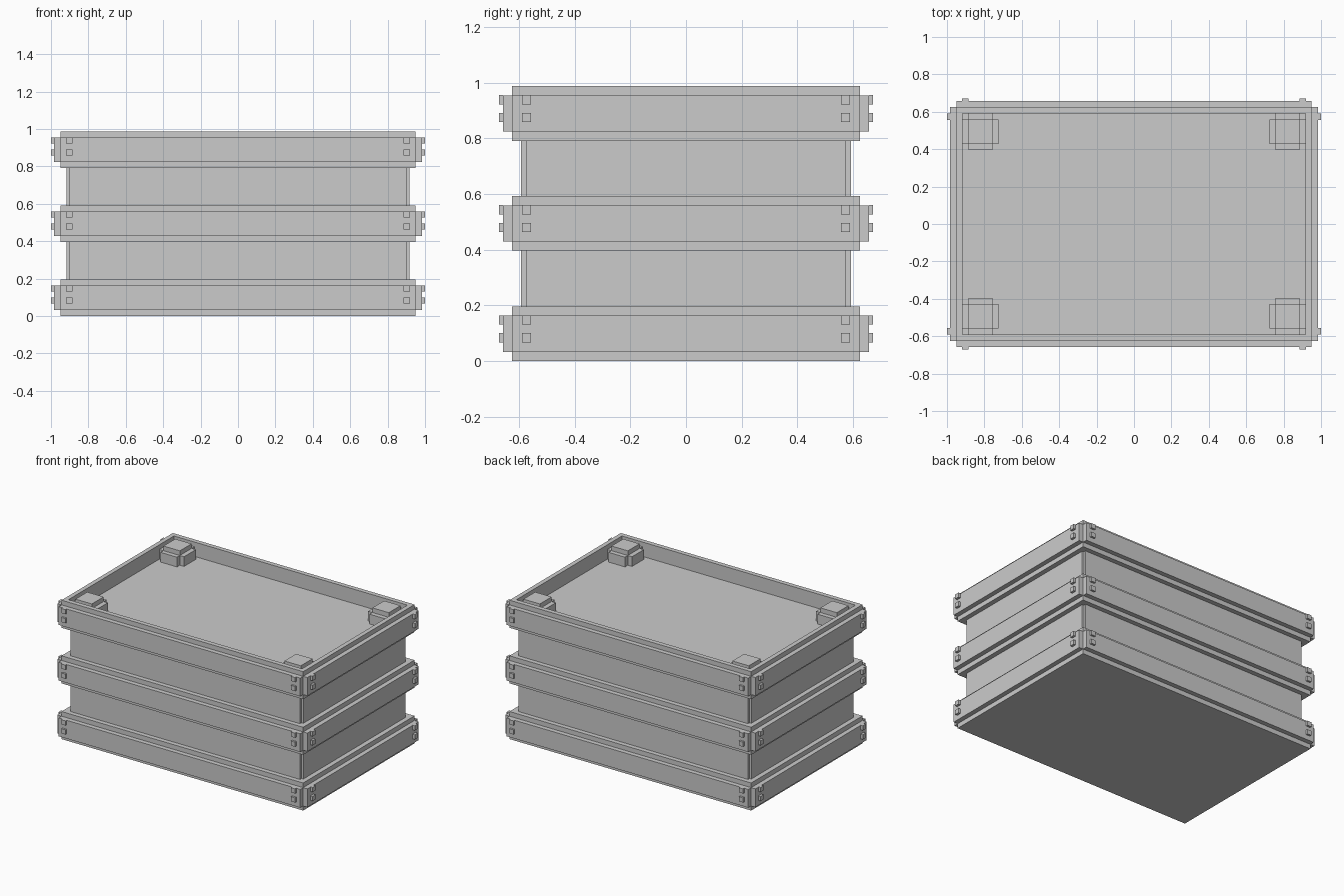
import bpy, bmesh
from mathutils import Matrix, Vector

if "Cube" in bpy.data.objects:
    bpy.data.objects.remove(bpy.data.objects["Cube"])


def make(name, boxes):
    """One object from a list of boxes given as (x0, x1, y0, y1, z0, z1)."""
    bm = bmesh.new()
    for x0, x1, y0, y1, z0, z1 in boxes:
        centre = Vector((x0 + x1, y0 + y1, z0 + z1)) / 2
        size = (abs(x1 - x0), abs(y1 - y0), abs(z1 - z0), 1)
        bmesh.ops.create_cube(bm, size=1, matrix=Matrix.Translation(centre) @ Matrix.Diagonal(size))
    mesh = bpy.data.meshes.new(name)
    bm.to_mesh(mesh)
    bm.free()
    obj = bpy.data.objects.new(name, mesh)
    bpy.context.collection.objects.link(obj)
    return obj


def mirrored(box):
    """Repeat a box in all four quadrants."""
    x0, x1, y0, y1, z0, z1 = box
    return [(sx * x0, sx * x1, sy * y0, sy * y1, z0, z1) for sx in (-1, 1) for sy in (-1, 1)]


X, Y = 0.95, 0.625        # band half size
IX, IY = 0.918, 0.592     # tray opening half size
H, LIP, PLATE = 0.196, 0.033, 0.033
FLOOR, TOP = 0.885, 0.987

for name, z in (("bottom", 0.0), ("middle", 0.396), ("top", TOP - H)):
    # band body; the top one stops at the tray floor
    make(name + "_band", [(-X, X, -Y, Y, z, FLOOR if name == "top" else z + H)])
    # raised plates on the four sides, leaving the corners notched
    a, b = z + LIP, z + H - LIP
    plates = []
    for s in (-1, 1):
        plates.append((-X, X, s * Y, s * (Y + PLATE), a, b))
        plates.append((s * X, s * (X + PLATE), -Y, Y, a, b))
    make(name + "_side_plates", plates)
    # square studs, two at each end of each plate
    studs = []
    for h in (0.067, 0.131):
        zs = (z + h, z + h + 0.033)
        studs += mirrored((0.886, 0.919, Y + PLATE, Y + PLATE + 0.014, *zs))
        studs += mirrored((X + PLATE, 1.0, 0.557, 0.590, *zs))
    make(name + "_studs", studs)

# recessed walls between the bands, with notched corners
for name, z0, z1 in (("lower", H, 0.396), ("upper", 0.396 + H, TOP - H)):
    make(name + "_walls", [(-0.902, 0.902, -0.592, 0.592, z0, z1),
                           (-0.916, 0.916, -0.575, 0.575, z0, z1)])

# rim around the tray
rim = []
for s in (-1, 1):
    rim.append((-X, X, s * IY, s * Y, FLOOR, TOP))
    rim.append((s * IX, s * X, -IY, IY, FLOOR, TOP))
make("tray_rim", rim)

# stepped corner blocks on the tray floor
make("corner_blocks",
     mirrored((0.757, 0.886, 0.428, 0.560, FLOOR, TOP))
     + mirrored((0.724, IX, 0.428, 0.560, FLOOR, TOP - LIP))
     + mirrored((0.757, 0.886, 0.396, IY, FLOOR, TOP - LIP)))
